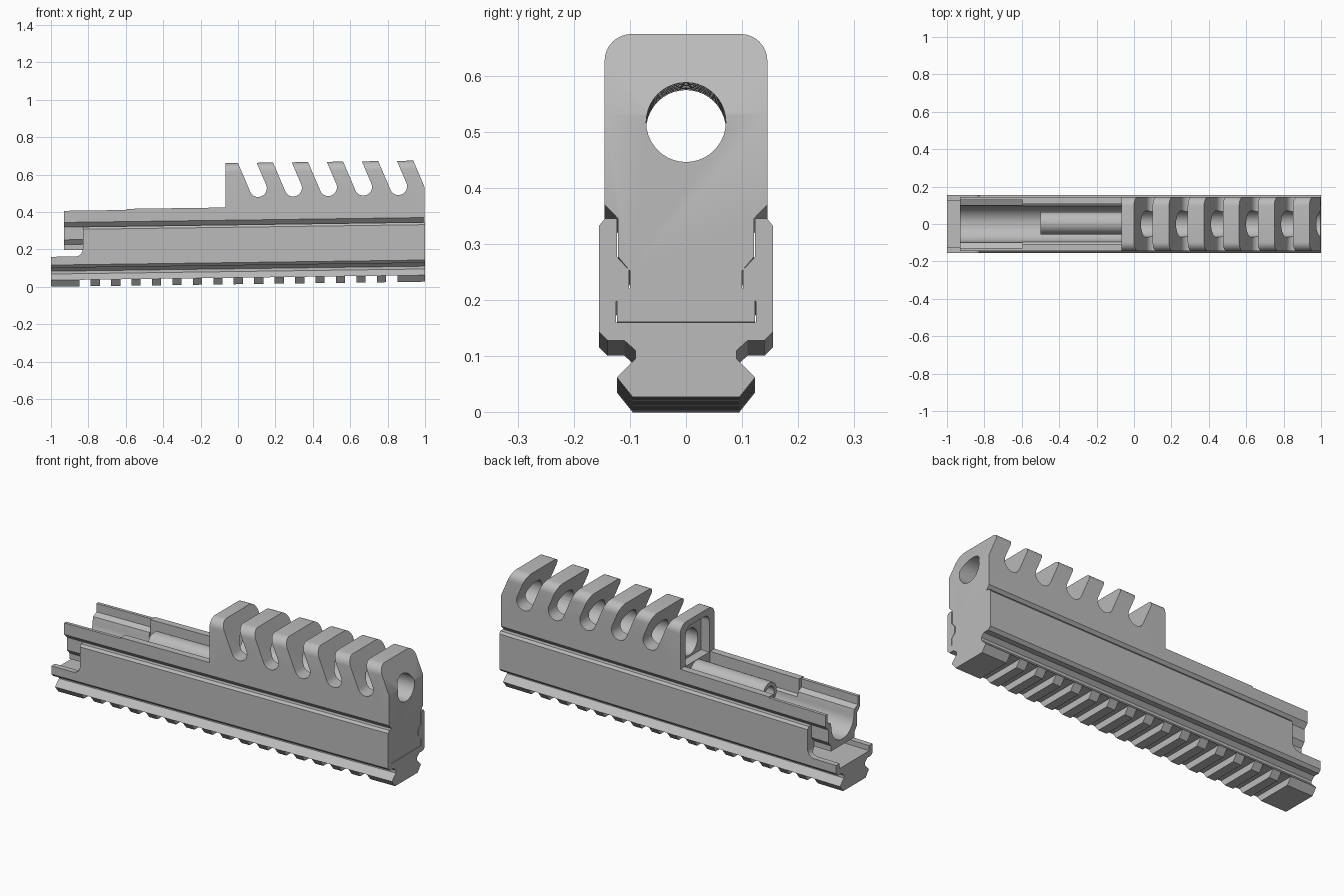
import bpy, bmesh, math
from mathutils import Matrix

if "Cube" in bpy.data.objects:
    bpy.data.objects.remove(bpy.data.objects["Cube"], do_unlink=True)

grey = bpy.data.materials.new("metal_grey")
grey.use_nodes = True
colour = (0.5, 0.5, 0.5, 1)
grey.diffuse_color = colour
grey.node_tree.nodes["Principled BSDF"].inputs["Base Color"].default_value = colour

parts = []


def prism(name, points, start, end, axis="x"):
    """Extrude a closed outline along x (points are y,z) or along y (points are x,z)."""
    bm = bmesh.new()

    def place(p, t):
        return (t, p[0], p[1]) if axis == "x" else (p[0], t, p[1])
    a = [bm.verts.new(place(p, start)) for p in points]
    b = [bm.verts.new(place(p, end)) for p in points]
    bm.faces.new(a)
    bm.faces.new(b[::-1])
    for i in range(len(a)):
        j = (i + 1) % len(a)
        bm.faces.new((a[i], b[i], b[j], a[j]))
    bmesh.ops.recalc_face_normals(bm, faces=bm.faces)
    mesh = bpy.data.meshes.new(name)
    bm.to_mesh(mesh)
    bm.free()
    mesh.materials.append(grey)
    obj = bpy.data.objects.new(name, mesh)
    bpy.context.collection.objects.link(obj)
    return obj


def part(*args):
    obj = prism(*args)
    parts.append(obj)
    return obj


def mirrored(half):
    return half + [(-y, z) for y, z in reversed(half)]


def arc(cx, cz, r, a0, a1, n=8):
    angles = [math.radians(a0 + (a1 - a0) * i / n) for i in range(n + 1)]
    return [(cx + r * math.cos(a), cz + r * math.sin(a)) for a in angles]


def circle(cx, cz, r, n=40):
    return arc(cx, cz, r, 0, 360, n)[:-1]


def cut(obj, cutters):
    for c in cutters:
        c.hide_render = True
        mod = obj.modifiers.new("cut", "BOOLEAN")
        mod.operation = "DIFFERENCE"
        mod.solver = "EXACT"
        mod.object = c
    bpy.context.view_layer.update()
    graph = bpy.context.evaluated_depsgraph_get()
    mesh = bpy.data.meshes.new_from_object(obj.evaluated_get(graph))
    obj.modifiers.clear()
    obj.data = mesh
    for c in cutters:
        bpy.data.objects.remove(c, do_unlink=True)


# Housing: open-topped channel with dovetail rail and inner guide ridges
housing = part("housing", mirrored([
    (.123, .035), (.09, .068), (.09, .083), (.11, .101), (.14, .101), (.155, .116),
    (.155, .305), (.145, .318), (.123, .318), (.123, .25), (.102, .227),
    (.102, .193), (.125, .17), (.125, .133)]), -1, 1)
end_cut = prism("end_cutter", [(-1.1, .16)] + arc(-.87, .2, .04, -90, 0)
                + [(-.83, .5), (-1.1, .5)], -.3, .3, "y")
cut(housing, [end_cut])

# Accessory rail teeth under the housing
tooth = mirrored([(.095, 0), (.123, .035)])
pitch, gap, first = .1093, .06, -.848
edges = [-1]
for k in range(16):
    edges += [first + k * pitch, first + k * pitch + gap]
edges.append(1)
for k in range(17):
    part(f"rail_tooth_{k + 1}", tooth, edges[2 * k], edges[2 * k + 1])

# Vented block with rounded shoulders and slide grooves in its foot
foot = [(.1, .195), (.1, .225), (.121, .25), (.121, .318), (.145, .343)]
block = part("vented_block", mirrored(
    [(.123, .134), (.123, .172)] + foot + arc(.097, .6, .048, 0, 90)), -.068, .998)

# Bore, arched rear pocket and slanted vents
bore_z = .49
cutters = [
    prism("bore_cutter", circle(0, bore_z, .071), -.2, 1.2),
    prism("pocket_cutter", mirrored([(.1, .41)] + arc(.06, .575, .04, 0, 90)), -.2, -.02)]
lean = math.radians(23)
reach = .25
dx, dz = -reach * math.sin(lean), reach * math.cos(lean)
for k in range(6):
    cx, cz, r = .108 + .1875 * k, .511, .046
    bottom = arc(cx, cz, r, 23 - 180 + 180, 23 - 180, 16)
    outline = bottom + [(bottom[-1][0] + dx, bottom[-1][1] + dz),
                        (bottom[0][0] + dx, bottom[0][1] + dz)]
    cutters.append(prism(f"vent_cutter_{k}", outline, -.3, .3, "y"))
cut(block, cutters)

# Slide walls: a cradle behind the block, thinner towards the rear
trough = arc(0, .32, .095, 0, -90, 10)[:-1]
part("slide_rear", mirrored(foot + [(.145, .405), (.128, .405), (.128, .36), (.1, .345)]
                            + trough), -.93, -.595)
part("slide_front", mirrored(foot + [(.145, .411), (.107, .411), (.107, .33)]
                             + trough), -.595, -.068)

# Guide rod with a hollow end
rod = part("guide_rod", circle(.005, .348, .06, 32), -.5, -.06)
cut(rod, [prism("rod_hole_cutter", circle(.005, .348, .038, 24), -.6, -.4)])

# Slight upward slope along the length, then smooth the round surfaces
slope = Matrix.Identity(4)
slope[2][0] = .0135
slope[2][3] = .0135
for obj in parts:
    obj.data.transform(slope)
    obj.data.update()
    bpy.ops.object.select_all(action="DESELECT")
    obj.select_set(True)
    bpy.context.view_layer.objects.active = obj
    bpy.ops.object.shade_smooth_by_angle(angle=math.radians(30))
